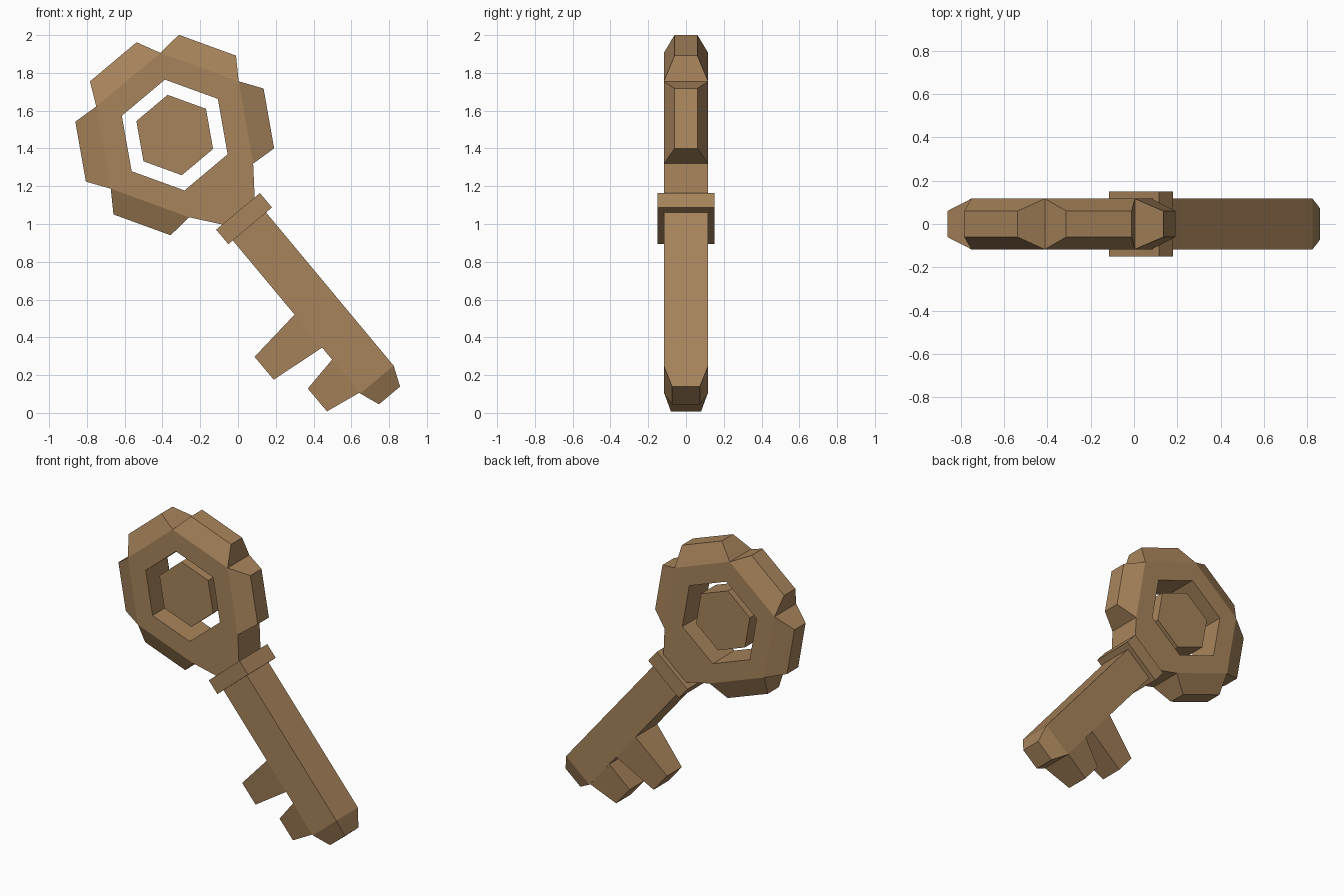
import bpy, bmesh
from math import radians, sin, cos
from mathutils import Vector

cube = bpy.data.objects.get("Cube")
if cube:
    bpy.data.objects.remove(cube, do_unlink=True)

HEAD = Vector((-0.335, 0, 1.471))   # centre of the hexagonal head
AXIS = -50                          # direction of the shaft, degrees
DEPTH = 0.117                       # half thickness of head and shaft

brown = bpy.data.materials.new("warm brown")
brown.use_nodes = True
colour = (0.39, 0.23, 0.105, 1)
brown.diffuse_color = colour
brown.node_tree.nodes["Principled BSDF"].inputs["Base Color"].default_value = colour


def place(angle, along, across, y):
    """Point at a distance along and across a direction from the head centre."""
    a = radians(angle)
    return HEAD + Vector((along * cos(a) - across * sin(a), y,
                          along * sin(a) + across * cos(a)))


def finish(name, bm):
    bmesh.ops.remove_doubles(bm, verts=bm.verts, dist=0.0005)
    bmesh.ops.recalc_face_normals(bm, faces=bm.faces)
    mesh = bpy.data.meshes.new(name)
    bm.to_mesh(mesh)
    bm.free()
    mesh.materials.append(brown)
    obj = bpy.data.objects.new(name, mesh)
    bpy.context.collection.objects.link(obj)
    return obj


def bridge(bm, a, b):
    n = len(a)
    for i in range(n):
        bm.faces.new((a[i], a[(i + 1) % n], b[(i + 1) % n], b[i]))


def loft(bm, angle, sections, base=True):
    """Skin rectangles given as (along, across centre, half width, half depth)."""
    loops = []
    for along, mid, w, d in sections:
        corners = ((-w, -d), (w, -d), (w, d), (-w, d))
        loops.append([bm.verts.new(place(angle, along, mid + x, y)) for x, y in corners])
    for a, b in zip(loops, loops[1:]):
        bridge(bm, a, b)
    if base:
        bm.faces.new(loops[0])
    bm.faces.new(loops[-1])


def block(name, angle, sections):
    bm = bmesh.new()
    loft(bm, angle, sections)
    return finish(name, bm)


def hexagon(bm, radius, y):
    return [bm.verts.new(place(40 + 60 * i, radius, 0, y)) for i in range(6)]


# Head: hexagonal ring with a tapered lobe on five sides and a neck on the sixth
R_OUT, R_HOLE = 0.442, 0.298
bm = bmesh.new()
holes = []
for y in (-DEPTH, DEPTH):
    hole = hexagon(bm, R_HOLE, y)
    bridge(bm, hexagon(bm, R_OUT, y), hole)
    holes.append(hole)
bridge(bm, *holes)
side = (R_OUT * cos(radians(30)), 0, R_OUT / 2, DEPTH)
for i in range(1, 6):
    loft(bm, AXIS + 60 * i, [side, (0.506, 0, 0.161, 0.06)], base=False)
loft(bm, AXIS, [side, (0.53, 0, 0.108, DEPTH)], base=False)
finish("key_head", bm)

# Floating hexagonal centre
bm = bmesh.new()
front, back = hexagon(bm, 0.216, -0.08), hexagon(bm, 0.216, 0.08)
bridge(bm, front, back)
bm.faces.new(front)
bm.faces.new(back)
finish("head_centre", bm)

# Collar, and shaft with a tapered tip
block("collar", AXIS, [(0.525, -0.003, 0.151, 0.15), (0.625, -0.003, 0.151, 0.15)])
block("shaft", AXIS, [(0.6, -0.008, 0.115, DEPTH), (1.68, -0.012, 0.115, DEPTH),
                      (1.787, -0.015, 0.073, 0.073)])

# Two tapered teeth on one side of the shaft
for name, mid, reach in (("long_tooth", 1.25, 0.431), ("short_tooth", 1.56, 0.323)):
    block(name, AXIS - 90, [(0.124, mid, 0.114, DEPTH), (reach, mid, 0.079, 0.08)])
